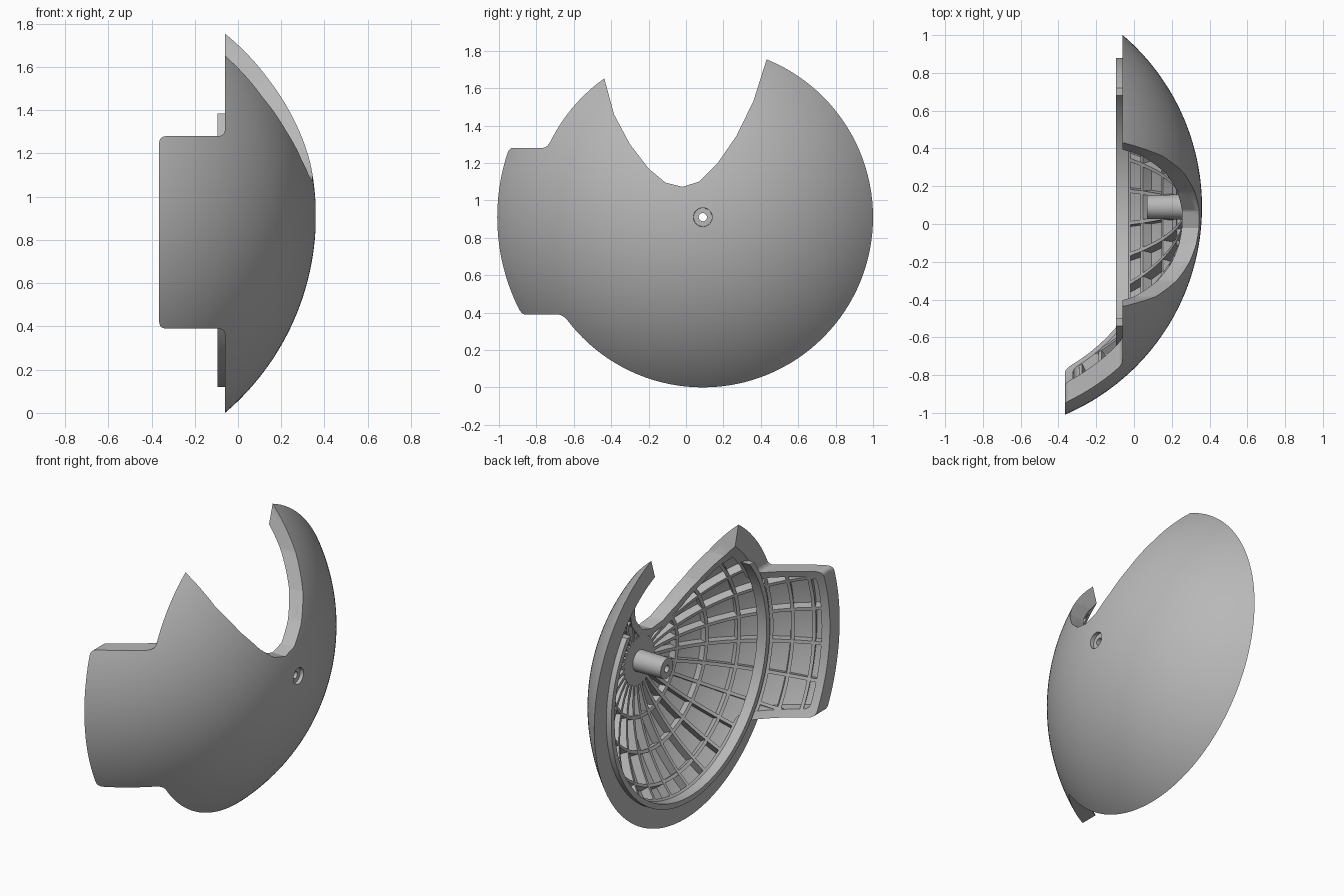
import bpy, bmesh, math
from mathutils import Vector, Matrix

if "Cube" in bpy.data.objects:
    bpy.data.objects.remove(bpy.data.objects["Cube"], do_unlink=True)

CENTRE = Vector((-0.836, 0.09, 0.91))   # centre of the spherical shell
R_OUT, R_SKIN, R_IN = 1.196, 1.166, 1.107
RIM_X = -0.06

grey = bpy.data.materials.new("grey_plastic")
grey.use_nodes = True
colour = (0.48, 0.48, 0.48, 1)
grey.diffuse_color = colour
grey.node_tree.nodes["Principled BSDF"].inputs["Base Color"].default_value = colour


def to_object(bm, name):
    bmesh.ops.recalc_face_normals(bm, faces=bm.faces)
    mesh = bpy.data.meshes.new(name)
    bm.to_mesh(mesh)
    bm.free()
    obj = bpy.data.objects.new(name, mesh)
    bpy.context.collection.objects.link(obj)
    return obj


def activate(obj):
    bpy.ops.object.select_all(action='DESELECT')
    obj.select_set(True)
    bpy.context.view_layer.objects.active = obj


def boolean(obj, cutter, operation):
    mod = obj.modifiers.new("trim", 'BOOLEAN')
    mod.operation, mod.solver, mod.object = operation, 'EXACT', cutter
    activate(obj)
    bpy.ops.object.modifier_apply(modifier=mod.name)


def finish(obj):
    obj.data.materials.clear()
    obj.data.materials.append(grey)
    activate(obj)
    bpy.ops.object.shade_smooth_by_angle(angle=math.radians(30))


def sector(r0, r1, a0, a1, steps):
    """Closed band profile as (x, radius) about the shell axis."""
    angles = [a0 + (a1 - a0) * i / steps for i in range(steps + 1)]
    pairs = [(r1, a) for a in angles] + [(r0, a) for a in reversed(angles)]
    return [(CENTRE.x + r * math.cos(a), r * math.sin(a)) for r, a in pairs]


def add_revolved(bm, profile, steps=128):
    verts = [bm.verts.new((x, CENTRE.y, CENTRE.z + r)) for x, r in profile]
    edges = [bm.edges.new((v, verts[i - 1])) for i, v in enumerate(verts)]
    bmesh.ops.spin(bm, geom=verts + edges, cent=CENTRE, axis=(1, 0, 0),
                   angle=2 * math.pi, steps=steps, use_merge=True)
    bmesh.ops.remove_doubles(bm, verts=bm.verts, dist=1e-5)


def revolved(name, *profiles):
    bm = bmesh.new()
    for profile in profiles:
        add_revolved(bm, profile)
    return to_object(bm, name)


def prism(name, points, depth):
    bm = bmesh.new()
    face = bm.faces.new([bm.verts.new(p) for p in points])
    new = bmesh.ops.extrude_face_region(bm, geom=[face])["geom"]
    bmesh.ops.translate(bm, vec=depth, verts=[v for v in new if isinstance(v, bmesh.types.BMVert)])
    return to_object(bm, name)


def box(name, low, high):
    low, high = Vector(low), Vector(high)
    return prism(name, [low, (high.x, low.y, low.z), (high.x, high.y, low.z), (low.x, high.y, low.z)],
                 (0, 0, high.z - low.z))


def offset(poly, d):
    """Move a counter-clockwise outline outward by d."""
    out = []
    for i, p in enumerate(poly):
        p, a, b = Vector(p), Vector(poly[i - 1]), Vector(poly[(i + 1) % len(poly)])
        u, v = (p - a).normalized(), (b - p).normalized()
        n, m = Vector((u.y, -u.x)), Vector((v.y, -v.x))
        out.append(p + (n + m) * d / (1 + n.dot(m)))
    return out


def rounded(poly, r):
    out = []
    for i, p in enumerate(poly):
        p, a, b = Vector(p), Vector(poly[i - 1]), Vector(poly[(i + 1) % len(poly)])
        s, e = p + (a - p).normalized() * r, p + (b - p).normalized() * r
        for k in range(6):
            t = k / 5
            out.append(s * (1 - t) ** 2 + p * 2 * t * (1 - t) + e * t * t)
    return out


# Trimming outlines: side tab seen along y, scooped notch seen along x
TAB = [(0.6, -0.2), (0.6, 2.1), (RIM_X, 2.1), (RIM_X, 1.28), (-0.365, 1.28),
       (-0.365, 0.39), (RIM_X, 0.39), (RIM_X, -0.2)]
NOTCH = [(-0.435, 2.2), (-0.435, 1.645), (-0.385, 1.46), (-0.3, 1.3), (-0.2, 1.17), (-0.11, 1.095),
         (-0.02, 1.072), (0.07, 1.1), (0.17, 1.2), (0.27, 1.345), (0.36, 1.53), (0.43, 1.75), (0.43, 2.2)]


def envelope(name, inset):
    body = prism(name, [(x, -1.3, z) for x, z in rounded(offset(TAB, -inset), 0.035)], (0, 2.6, 0))
    behind = box("behind_cutter", (-0.7, -0.2, -0.4), (RIM_X + inset, 1.5, 2.3))
    notch = prism("notch_cutter", [(-0.8, y, z) for y, z in offset(NOTCH, inset)], (1.6, 0, 0))
    for cutter in (behind, notch):
        boolean(body, cutter, 'DIFFERENCE')
        bpy.data.objects.remove(cutter, do_unlink=True)
    body.hide_render = True
    return body


outer_trim = envelope("outer_trim", 0)
inner_trim = envelope("inner_trim", 0.042)

# Outer skin with the screw opening at its crown
skin = revolved("outer_skin", sector(R_SKIN, R_OUT, 0.042, 1.26, 48))
boolean(skin, outer_trim, 'INTERSECT')

# Thick border around rim, tab and notch
frame = revolved("edge_frame", sector(R_IN, R_SKIN + 0.003, 0.12, 1.26, 48))
boolean(frame, outer_trim, 'INTERSECT')
boolean(frame, inner_trim, 'DIFFERENCE')

# Radial stiffening ribs
RIBS, WIDTH = 28, 0.02
bm = bmesh.new()
for i in range(RIBS):
    face = bm.faces.new([bm.verts.new((x, CENTRE.y - WIDTH / 2, CENTRE.z + r))
                         for x, r in sector(R_IN + 0.002, R_SKIN + 0.004, 0.125, 1.25, 24)])
    new = bmesh.ops.extrude_face_region(bm, geom=[face])["geom"]
    top = [v for v in new if isinstance(v, bmesh.types.BMVert)]
    bmesh.ops.translate(bm, vec=(0, WIDTH, 0), verts=top)
    bmesh.ops.rotate(bm, cent=CENTRE, verts=list({*top, *face.verts}),
                     matrix=Matrix.Rotation(2 * math.pi * (i + 0.5) / RIBS, 3, 'X'))
radial_ribs = to_object(bm, "radial_ribs")
boolean(radial_ribs, outer_trim, 'INTERSECT')

# Ring stiffening ribs
ring_ribs = revolved("ring_ribs", *[sector(R_IN + 0.004, R_SKIN + 0.005, a - 0.009, a + 0.009, 2)
                                    for a in (0.3, 0.48, 0.66, 0.83, 0.94, 1.05)])
boolean(ring_ribs, outer_trim, 'INTERSECT')

# Locating lip standing proud of the rim
lip = revolved("rim_lip", [(-0.095, 0.757), (-0.095, 0.79), (-0.03, 0.79), (-0.03, 0.757)])
lip_trim = box("lip_trim", (-0.5, -1.5, -0.5), (0.5, 1.5, 1.385))
boolean(lip, lip_trim, 'INTERSECT')

# Hollow screw post with its base disc
post = revolved("screw_post", [(0.07, 0.022), (0.07, 0.063), (0.262, 0.066), (0.262, 0.15),
                               (0.336, 0.15), (0.336, 0.022)])

for helper in (outer_trim, inner_trim, lip_trim):
    bpy.data.objects.remove(helper, do_unlink=True)
for part in (skin, frame, radial_ribs, ring_ribs, lip, post):
    finish(part)
